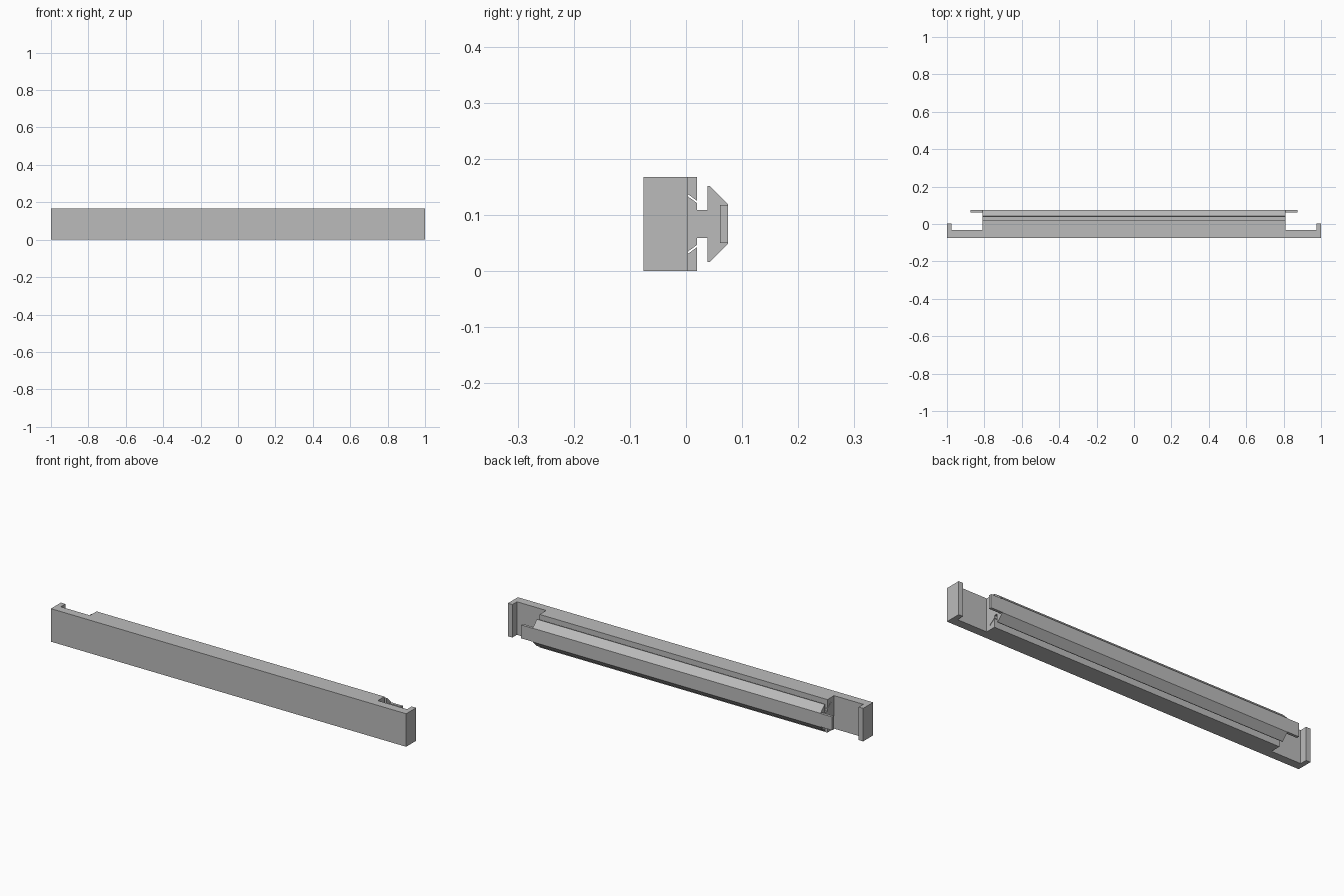
import bpy
import bmesh

cube = bpy.data.objects.get("Cube")
if cube:
    bpy.data.objects.remove(cube)

grey = bpy.data.materials.new("plain grey")
grey.use_nodes = True
colour = (0.5, 0.5, 0.5, 1)
grey.diffuse_color = colour
grey.node_tree.nodes["Principled BSDF"].inputs["Base Color"].default_value = colour

MID = 0.084     # height of the symmetry plane
TOP = 0.084     # half height of the bar
FRONT = -0.076
PLATE_BACK = -0.033
BODY = 0.81     # half length of the rail body


def extrude(name, profile, x0, x1):
    """Extrude a closed (y, height above middle) outline along x."""
    bm = bmesh.new()
    verts = [bm.verts.new((x0, y, MID + h)) for y, h in profile]
    face = bm.faces.new(verts)
    swept = bmesh.ops.extrude_face_region(bm, geom=[face])["geom"]
    moved = [v for v in swept if isinstance(v, bmesh.types.BMVert)]
    bmesh.ops.translate(bm, verts=moved, vec=(x1 - x0, 0, 0))
    bmesh.ops.recalc_face_normals(bm, faces=bm.faces)
    mesh = bpy.data.meshes.new(name)
    bm.to_mesh(mesh)
    bm.free()
    mesh.materials.append(grey)
    obj = bpy.data.objects.new(name, mesh)
    bpy.context.collection.objects.link(obj)
    return obj


def mirrored(upper):
    """Close an upper half outline with its reflection below the middle."""
    return upper + [(y, -h) for y, h in reversed(upper)]


def box(y0, y1, h):
    return mirrored([(y0, h), (y1, h)])


# Front plate with a lip at each end
extrude("front_plate", box(FRONT, PLATE_BACK, TOP), -1, 1)
for side, sign in (("left", 1), ("right", -1)):
    extrude(side + "_end_lip", box(PLATE_BACK, 0.004, TOP), sign * 0.975, sign)

# Rail body with a dovetail channel along its back
channel = [(PLATE_BACK, TOP), (0.02, TOP), (0.02, 0.041), (-0.01, 0.063)]
extrude("rail_body", mirrored(channel), -BODY, BODY)

# Slider: dovetail foot, narrow neck and bevelled head with rounded tips
slider = [(-0.01, 0.059), (0.02, 0.037), (0.02, 0.025), (0.038, 0.025),
          (0.038, 0.065), (0.039, 0.068), (0.042, 0.068),
          (0.075, 0.035)]
extrude("slider", mirrored(slider), -BODY, BODY)

# Tongues: the back strip projects past both ends of the slider
for side, sign in (("left", 1), ("right", -1)):
    extrude(side + "_tongue", box(0.061, 0.075, 0.034), sign * BODY, sign * 0.875)
